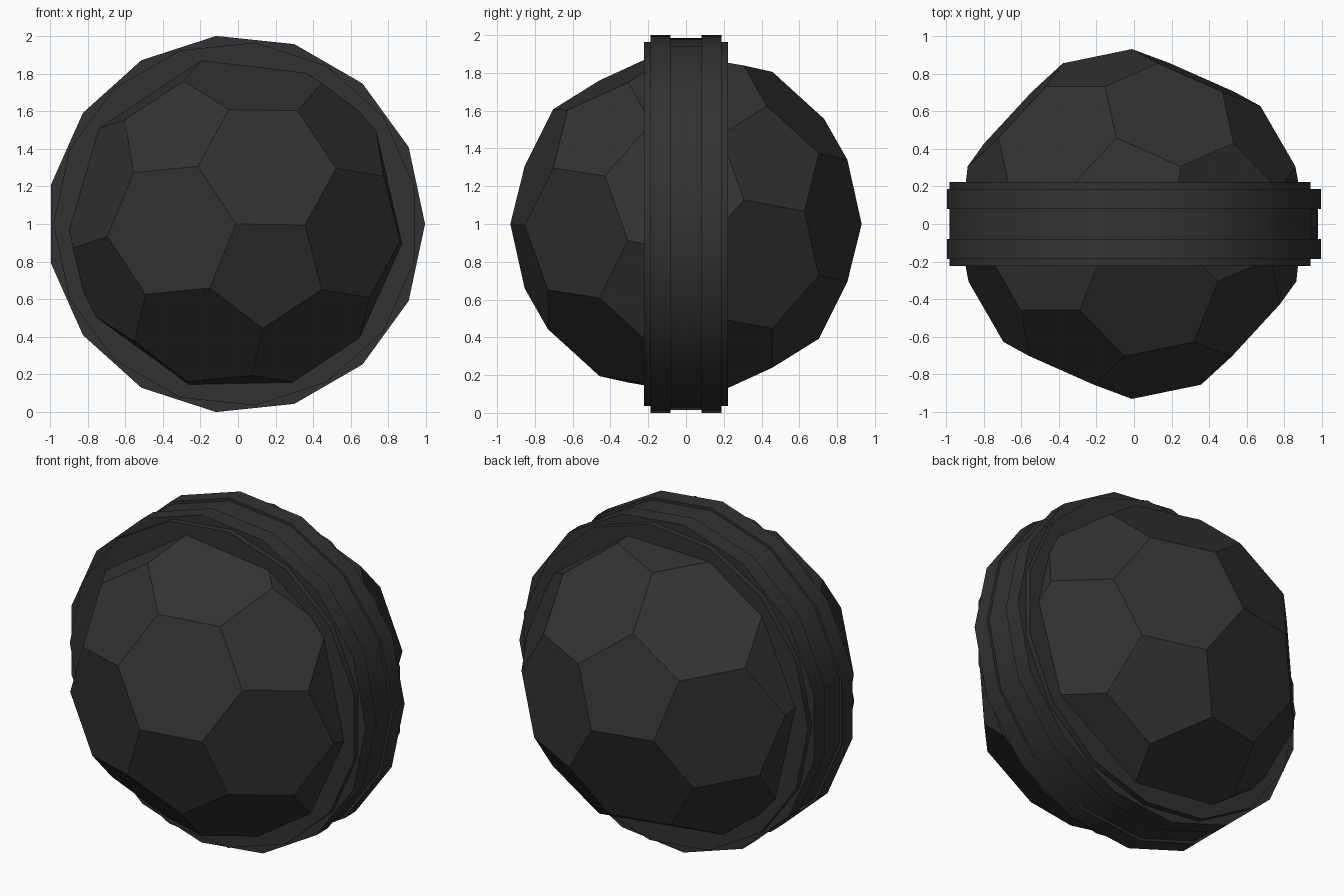
import bpy, bmesh, math
from mathutils import Matrix, Vector

if "Cube" in bpy.data.objects:
    bpy.data.objects.remove(bpy.data.objects["Cube"])

CENTRE = Vector((-0.011, 0, 1))
SIDES = 15

black = bpy.data.materials.new("charcoal black")
black.diffuse_color = (0.032, 0.032, 0.032, 1)
black.use_nodes = True
black.node_tree.nodes["Principled BSDF"].inputs["Base Color"].default_value = black.diffuse_color


def finish(bm, name, smooth):
    bmesh.ops.recalc_face_normals(bm, faces=bm.faces)
    for f in bm.faces:
        f.smooth = False
    mesh = bpy.data.meshes.new(name)
    bm.to_mesh(mesh)
    bm.free()
    mesh.materials.append(black)
    ob = bpy.data.objects.new(name, mesh)
    ob.location = CENTRE
    bpy.context.collection.objects.link(ob)
    if smooth:
        bpy.ops.object.select_all(action='DESELECT')
        ob.select_set(True)
        bpy.context.view_layer.objects.active = ob
        bpy.ops.object.shade_smooth_by_angle(angle=math.radians(30))
    return ob


def hoop(name, y0, y1, inner, outer, start):
    """Closed rectangular hoop around the y axis."""
    bm = bmesh.new()
    profile = [(y0, inner), (y0, outer), (y1, outer), (y1, inner)]
    loops = []
    for i in range(SIDES):
        a = start + math.tau * i / SIDES
        loops.append([bm.verts.new((r * math.cos(a), y, r * math.sin(a)))
                      for y, r in profile])
    for i in range(SIDES):
        p, q = loops[i], loops[(i + 1) % SIDES]
        for j in range(4):
            k = (j + 1) % 4
            bm.faces.new((p[j], p[k], q[k], q[j]))
    return finish(bm, name, True)


def frame(a, b):
    """Orthonormal frame from axis a and a second direction b."""
    a = a.normalized()
    b = (b - a * b.dot(a)).normalized()
    return Matrix((a, b, a.cross(b))).transposed()


# Faceted ball: icosahedron with its corners cut at thirds of the edges
ico = bmesh.new()
bmesh.ops.create_icosphere(ico, subdivisions=1, radius=1)
points = []
for e in ico.edges:
    p, q = e.verts[0].co.copy(), e.verts[1].co.copy()
    points += [(p.lerp(q, 1 / 3), p), (q.lerp(p, 1 / 3), q)]
ico.free()

# Turn it so one corner points to the front
tilt = math.radians(-56.5)
turn = frame(Vector((0, -1, 0)), Vector((math.cos(tilt), 0, math.sin(tilt)))) \
    @ frame(*points[0]).transposed()
bm = bmesh.new()
for p, _ in points:
    bm.verts.new(turn @ (p.normalized() * 0.93))
bmesh.ops.convex_hull(bm, input=bm.verts)
bmesh.ops.dissolve_limit(bm, angle_limit=math.radians(5),
                         verts=bm.verts, edges=bm.edges)
finish(bm, "faceted_ball", False)

# Band around the middle: wide flange, centre strip and two raised hoops
hoop("band_flange", -0.222, 0.222, 0.80, 0.97, math.pi)
hoop("band_centre", -0.082, 0.082, 0.93, 0.99, 0)
for side, name in ((-1, "front"), (1, "back")):
    y0, y1 = sorted((side * 0.081, side * 0.187))
    hoop("raised_hoop_" + name, y0, y1, 0.93, 1.0055, 0)
